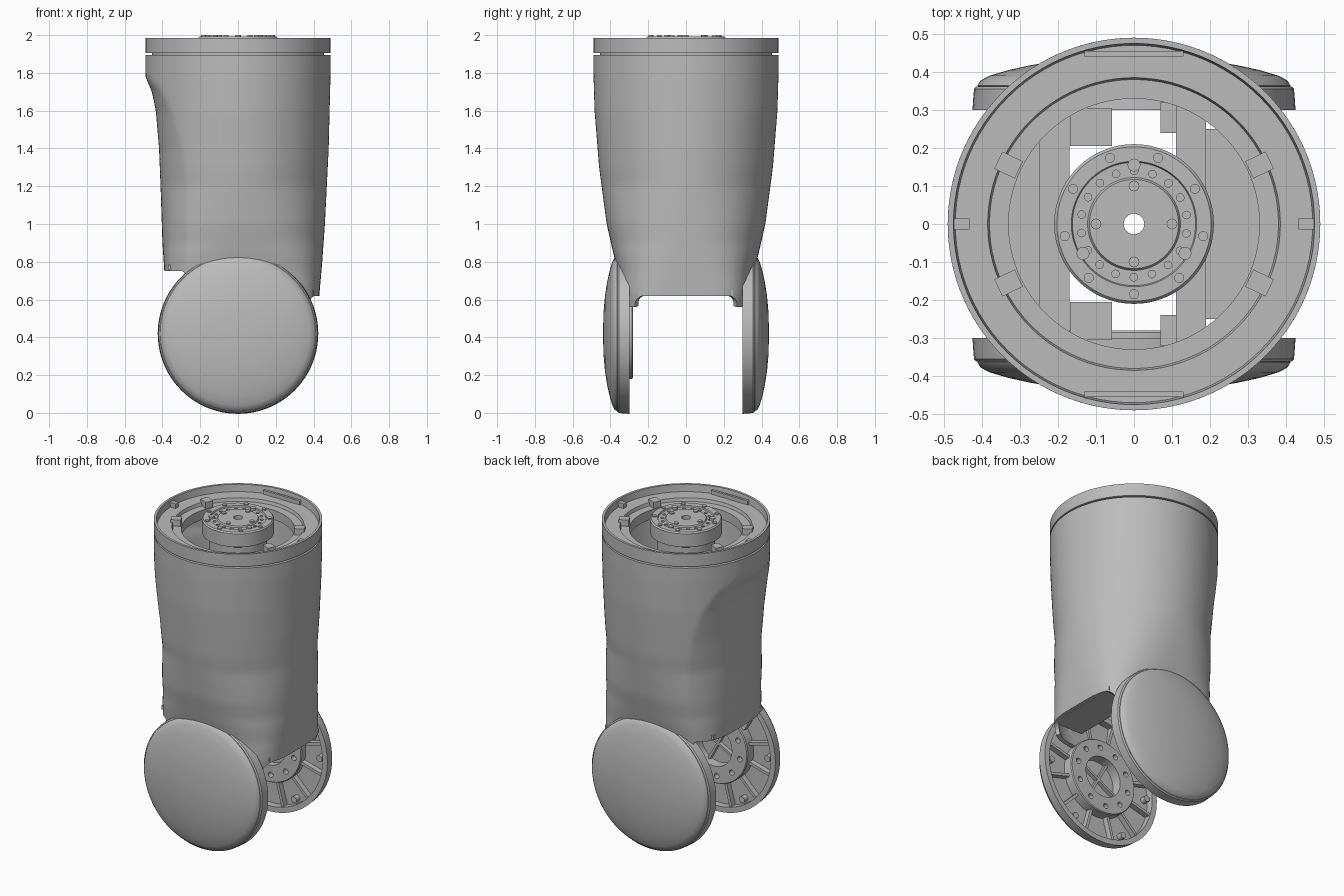
import bpy, bmesh, math
from mathutils import Matrix, Vector

if "Cube" in bpy.data.objects:
    bpy.data.objects.remove(bpy.data.objects["Cube"], do_unlink=True)

GREY = (0.5, 0.5, 0.5, 1.0)
metal = bpy.data.materials.new("plain_grey")
metal.use_nodes = True
metal.diffuse_color = GREY
metal.node_tree.nodes["Principled BSDF"].inputs["Base Color"].default_value = GREY

PIVOT_Z = 0.42


def finish(name, bm, recalc=True):
    if recalc:
        bmesh.ops.recalc_face_normals(bm, faces=bm.faces)
    me = bpy.data.meshes.new(name)
    bm.to_mesh(me)
    bm.free()
    me.materials.append(metal)
    ob = bpy.data.objects.new(name, me)
    bpy.context.scene.collection.objects.link(ob)
    shade(me)
    return ob


def shade(me):
    me.shade_smooth()
    me.set_sharp_from_angle(angle=math.radians(30))


def apply_modifiers(ob):
    dg = bpy.context.evaluated_depsgraph_get()
    me = bpy.data.meshes.new_from_object(ob.evaluated_get(dg))
    ob.modifiers.clear()
    ob.data = me
    shade(me)


def lathe(name, profile, frame=Matrix(), n=96):
    """Closed (radius, height) profile turned round the frame's z axis."""
    bm = bmesh.new()
    rings = []
    for k in range(n):
        a = math.tau * k / n
        rings.append([bm.verts.new(frame @ Vector((r * math.cos(a), r * math.sin(a), h)))
                      for r, h in profile])
    m = len(profile)
    for k in range(n):
        p, q = rings[k], rings[(k + 1) % n]
        for i in range(m):
            j = (i + 1) % m
            if profile[i][0] or profile[j][0]:
                bm.faces.new((p[i], p[j], q[j], q[i]))
    bmesh.ops.remove_doubles(bm, verts=bm.verts, dist=1e-5)
    return finish(name, bm)


def pegs(name, radius, h0, h1, circle, count, phase=0.0, frame=Matrix()):
    """A circle of short cylinders, used for bolts and as hole cutters."""
    bm = bmesh.new()
    for k in range(count):
        a = phase + math.tau * k / count
        place = Matrix.Translation((circle * math.cos(a), circle * math.sin(a), (h0 + h1) / 2))
        bmesh.ops.create_cone(bm, cap_ends=True, segments=16, radius1=radius, radius2=radius,
                              depth=h1 - h0, matrix=frame @ place)
    return finish(name, bm)


def drill(ob, cutter):
    cutter.hide_render = True
    mod = ob.modifiers.new("holes", "BOOLEAN")
    mod.operation, mod.object, mod.solver = "DIFFERENCE", cutter, "EXACT"
    apply_modifiers(ob)
    bpy.data.objects.remove(cutter, do_unlink=True)


def boxes(name, items, frame=Matrix()):
    """Items are (centre, size, turn about z)."""
    bm = bmesh.new()
    for centre, size, turn in items:
        m = Matrix.Translation(centre) @ Matrix.Rotation(turn, 4, "Z") @ Matrix.Diagonal((*size, 1))
        bmesh.ops.create_cube(bm, size=1, matrix=frame @ m)
    return finish(name, bm)


def curve(z, points):
    """Smooth-stepped lookup between (z, value) points, listed upwards."""
    if z <= points[0][0]:
        return points[0][1]
    for (z0, v0), (z1, v1) in zip(points, points[1:]):
        if z <= z1:
            return v0 + (v1 - v0) * (z - z0) / (z1 - z0)
    return points[-1][1]


# Tapered outer shell, flattened on its -x side
HALF_X = [(0.56, 0.425), (0.8, 0.446), (1.0, 0.46), (1.4, 0.48), (1.8, 0.49)]
HALF_Y = [(0.56, 0.33), (0.75, 0.36), (0.85, 0.386), (1.0, 0.42), (1.3, 0.46), (1.6, 0.484), (1.8, 0.49)]
SQUARE = [(0.62, 4.0), (0.75, 3.2), (0.9, 2.5), (1.2, 2.0)]
PANEL_X = [(0.75, 0.39), (0.9, 0.4), (1.2, 0.41), (1.4, 0.418), (1.6, 0.435), (1.7, 0.456), (1.78, 0.49)]
PANEL_EDGE = [(0.9, 0.265), (1.2, 0.275), (1.4, 0.295), (1.6, 0.35), (1.7, 0.4), (1.78, 0.489)]


def shell_point(a, z):
    c, s, e = math.cos(a), math.sin(a), 2 / curve(z, SQUARE)
    half = curve(z, HALF_X)
    x = math.copysign(abs(c) ** e, c) * half
    y = math.copysign(abs(s) ** e, s) * curve(z, HALF_Y)
    edge = curve(z, PANEL_EDGE)
    if x < -edge and z < 1.78:
        x = -edge - (-x - edge) * (curve(z, PANEL_X) - edge) / (half - edge)
    return Vector((x, y, z))


def shell_bottom(a):
    p = shell_point(a, 0.65)
    t = min(max((abs(p.y) - 0.22) / 0.06, 0), 1)
    low = 0.62 - 0.06 * (1 - math.sqrt(1 - t * t))
    return curve(p.x, [(-0.3, 0.75), (-0.2, low)])


bm = bmesh.new()
N, ROWS, TOP = 160, 48, 1.895
grid = []
for i in range(ROWS + 1):
    row = []
    for k in range(N):
        a = math.tau * k / N
        low = shell_bottom(a)
        row.append(bm.verts.new(shell_point(a, low + (TOP - low) * i / ROWS)))
    grid.append(row)
for lower, upper in zip(grid, grid[1:]):
    for k in range(N):
        j = (k + 1) % N
        bm.faces.new((lower[k], lower[j], upper[j], upper[k]))
shell = finish("outer_shell", bm, recalc=False)
wall = shell.modifiers.new("wall", "SOLIDIFY")
wall.thickness, wall.offset = 0.025, -1
apply_modifiers(shell)

# Collar ring at the top with its recessed ledge
lathe("top_collar", [(0.49, 1.905), (0.49, 1.985), (0.475, 1.985), (0.47, 1.94), (0.385, 1.94),
                     (0.38, 1.92), (0.33, 1.92), (0.33, 1.86), (0.455, 1.86), (0.455, 1.905)])
sides = [(sx, sy) for sx in (-1, 1) for sy in (-1, 1)]
boxes("collar_lugs", [((sx * 0.33, sy * 0.155, 1.935), (0.06, 0.05, 0.05), sx * sy * 0.45)
                      for sx, sy in sides])
boxes("collar_keys", [((sx * 0.453, 0, 1.955), (0.04, 0.03, 0.03), 0) for sx in (-1, 1)])
boxes("collar_flats", [((0, sy * 0.448, 1.95), (0.26, 0.015, 0.03), 0) for sy in (-1, 1)])

# Output flange on its motor
flange = lathe("output_flange", [(0.027, 1.3), (0.17, 1.3), (0.17, 1.88), (0.21, 1.9), (0.21, 1.985),
                                 (0.203, 1.993), (0.165, 1.993), (0.162, 1.985), (0.122, 1.985),
                                 (0.117, 1.993), (0.027, 1.993)])
drill(flange, pegs("flange_holes", 0.01, 1.96, 2.02, 0.14, 18, 0.17))
pegs("flange_bolts", 0.013, 1.98, 2.0, 0.185, 9, math.pi / 6)
pegs("inner_screws", 0.014, 1.98, 2.0, 0.1, 4)
pegs("locating_screws", 0.017, 1.98, 1.998, 0.155, 3, math.pi / 2)

# Inner frame and floors
boxes("inner_frame",
      [((-0.21, 0, 1.3), (0.08, 0.62, 0.8), 0), ((0.15, 0, 1.3), (0.08, 0.62, 0.8), 0)]
      + [((-0.113, s * 0.255, 1.2), (0.11, 0.1, 0.4), 0) for s in (-1, 1)]
      + [((0.09, s * 0.28, 1.2), (0.04, 0.08, 0.3), 0) for s in (-1, 1)])
boxes("shell_floors", [((0.295, 0, 0.635), (0.21, 0.5, 0.025), 0),
                       ((-0.31, 0, 0.77), (0.12, 0.5, 0.025), 0)])

# Paired joint housings: dish, ribs, bearing flange and domed cover
for side, label, seat in ((-1, "front", 0.28), (1, "back", 0.3)):
    frame = Matrix.Translation((0, 0, PIVOT_Z)) @ Matrix.Rotation(-side * math.pi / 2, 4, "X")
    lathe(label + "_dish", [(0.39, 0.3), (0.425, 0.3), (0.421, 0.355), (0.414, 0.362),
                            (0, 0.362), (0, 0.345), (0.39, 0.345)], frame)
    lathe(label + "_cover", [(0, 0.44), (0.12, 0.436), (0.2, 0.429), (0.27, 0.418), (0.33, 0.405),
                             (0.38, 0.39), (0.403, 0.378), (0.412, 0.364), (0.405, 0.355),
                             (0, 0.355)], frame)
    bearing = lathe(label + "_bearing_flange", [(0.13, seat), (0.235, seat), (0.24, seat + 0.006),
                                                (0.24, 0.35), (0.13, 0.35)], frame)
    drill(bearing, pegs("bearing_holes", 0.017, seat - 0.02, seat + 0.035, 0.19, 10, 0.2, frame))
    ribs = []
    for k in range(12):
        a = math.tau * (k + 0.5) / 12
        ribs.append(((0.315 * math.cos(a), 0.315 * math.sin(a), 0.33), (0.16, 0.018, 0.04), a))
    boxes(label + "_ribs", ribs, frame)
    pegs(label + "_bosses", 0.02, 0.31, 0.35, 0.36, 6, 0, frame)
    boxes(label + "_hub_spokes", [((0, 0, 0.335), (0.27, 0.015, 0.03), t)
                                  for t in (0.5, 0.5 + math.pi / 2)], frame)
